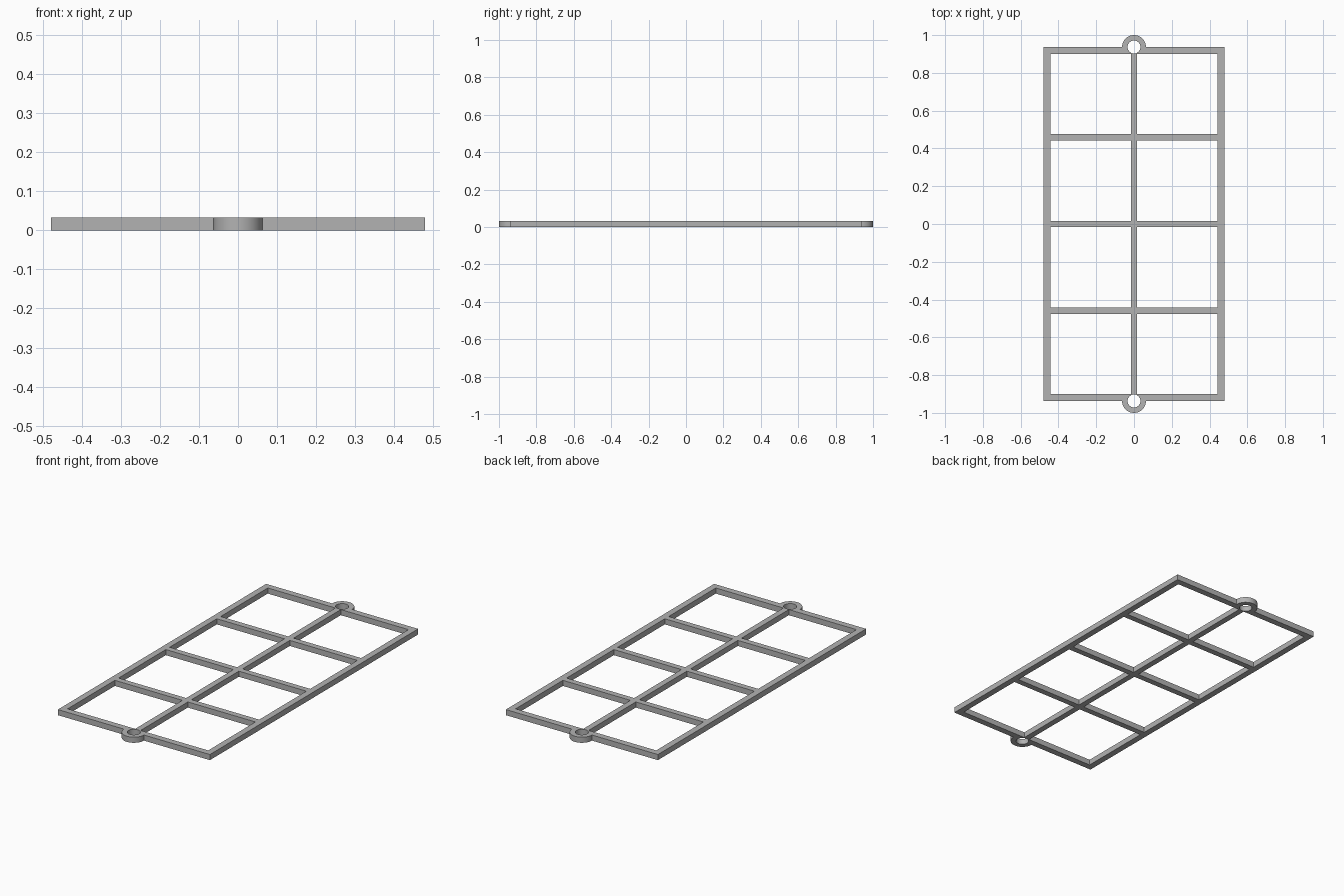
import bpy
import bmesh
from math import cos, sin, pi, radians

cube = bpy.data.objects.get("Cube")
if cube:
    bpy.data.objects.remove(cube, do_unlink=True)

HALF_X, HALF_Y = 0.479, 0.937      # outer edge of the frame
RIM, BAR = 0.036, 0.034            # widths of the rim and of the inner bars
HEIGHT = 0.032
LUG_R, HOLE_R = 0.063, 0.034       # hanging lugs
ROWS, COLS = 4, 2


def arc(cy, r, start, end, steps):
    return [(r * cos(start + (end - start) * i / steps),
             cy + r * sin(start + (end - start) * i / steps))
            for i in range(steps + 1)]


def rect(x0, x1, y0, y1):
    return [(x0, y0), (x1, y0), (x1, y1), (x0, y1)]


def spans(half, count):
    """Openings between the rims, separated by evenly spaced bars."""
    inner = half - RIM
    pitch = (2 * inner + BAR) / count
    return [(-inner + i * pitch, -inner + (i + 1) * pitch - BAR) for i in range(count)]


# Outer outline: rectangle with a half-round lug at each end
outline = [(-HALF_X, -HALF_Y)] + arc(-HALF_Y, LUG_R, pi, 2 * pi, 32)
outline += [(HALF_X, -HALF_Y), (HALF_X, HALF_Y)]
outline += arc(HALF_Y, LUG_R, 0, pi, 32) + [(-HALF_X, HALF_Y)]

# Window openings and lug holes
loops = [outline]
loops += [rect(*xs, *ys) for xs in spans(HALF_X, COLS) for ys in spans(HALF_Y, ROWS)]
loops += [arc(side * HALF_Y, HOLE_R, 0, 2 * pi, 48)[:-1] for side in (-1, 1)]

# Filled flat profile, extruded to the frame height
curve = bpy.data.curves.new("lattice_frame", "CURVE")
curve.dimensions = "2D"
curve.fill_mode = "BOTH"
curve.extrude = HEIGHT / 2
for loop in loops:
    spline = curve.splines.new("POLY")
    spline.points.add(len(loop) - 1)
    for point, (x, y) in zip(spline.points, loop):
        point.co = (x, y, HEIGHT / 2, 1)
    spline.use_cyclic_u = True
frame = bpy.data.objects.new("lattice_frame", curve)
bpy.context.collection.objects.link(frame)
frame.location.z = HEIGHT / 2

bpy.ops.object.select_all(action="DESELECT")
frame.select_set(True)
bpy.context.view_layer.objects.active = frame
bpy.ops.object.convert(target="MESH")
frame = bpy.context.object

# Weld caps to walls and settle the frame on the floor
bm = bmesh.new()
bm.from_mesh(frame.data)
bmesh.ops.remove_doubles(bm, verts=bm.verts, dist=0.0001)
bmesh.ops.recalc_face_normals(bm, faces=bm.faces)
low = min(v.co.z for v in bm.verts)
bmesh.ops.translate(bm, verts=bm.verts, vec=(0, 0, -low))
bm.to_mesh(frame.data)
bm.free()
frame.location.z = 0
bpy.ops.object.shade_smooth_by_angle(angle=radians(30))

# Plain grey finish
grey = bpy.data.materials.new("grey")
grey.use_nodes = True
colour = (0.45, 0.45, 0.45, 1)
grey.diffuse_color = colour
grey.node_tree.nodes["Principled BSDF"].inputs["Base Color"].default_value = colour
frame.data.materials.clear()
frame.data.materials.append(grey)
